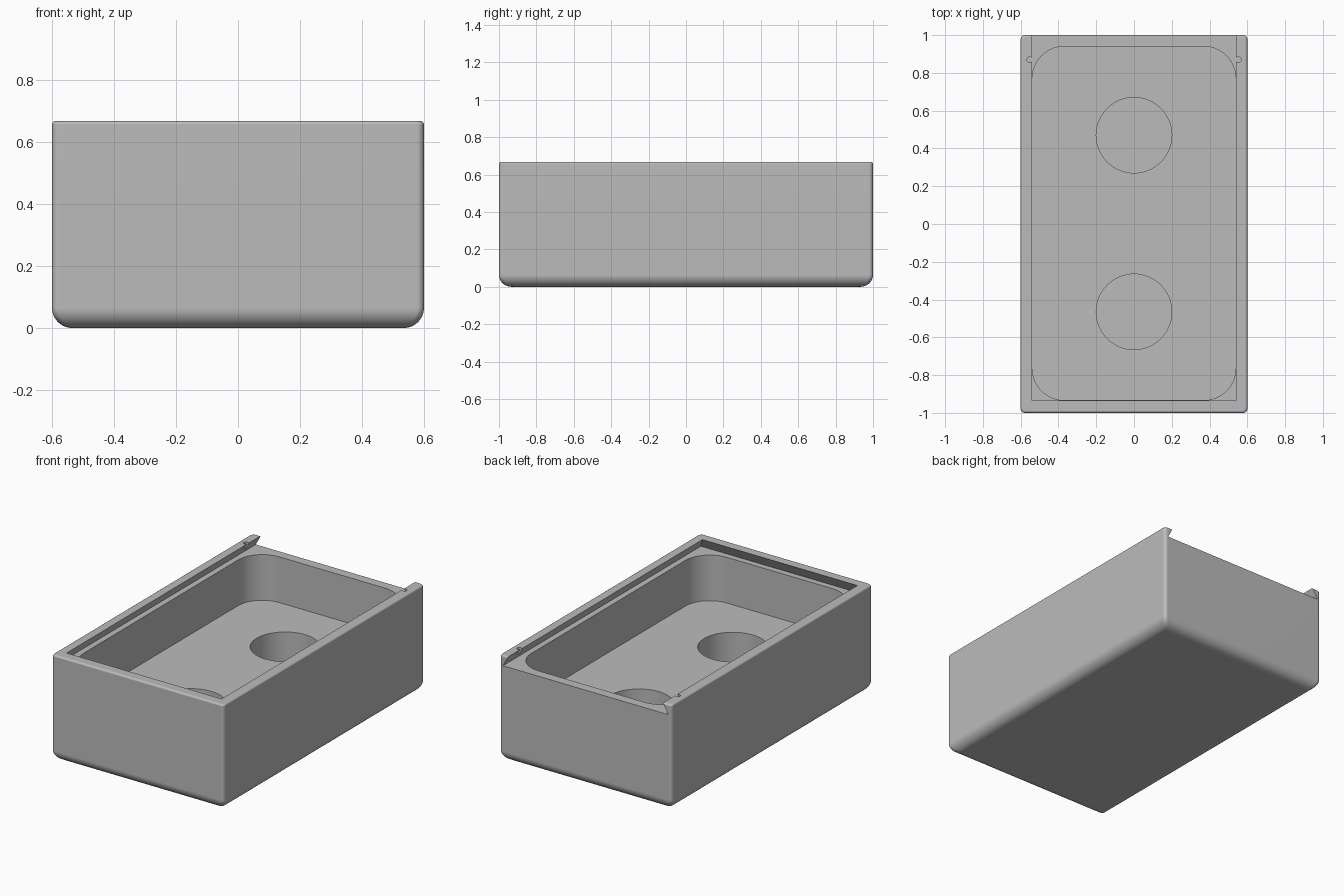
import bpy
import bmesh
import math

old = bpy.data.objects.get("Cube")
if old:
    bpy.data.objects.remove(old, do_unlink=True)

HALF_X, HALF_Y, HEIGHT = 0.6, 1.0, 0.668
EDGE_R, BASE_R, TOP_R = 0.022, 0.065, 0.012
LEDGE, FLOOR, POCKET = 0.603, 0.315, 0.06

grey = bpy.data.materials.new("plain grey")
grey.use_nodes = True
grey.diffuse_color = (0.5, 0.5, 0.5, 1)
grey.node_tree.nodes["Principled BSDF"].inputs["Base Color"].default_value = (0.5, 0.5, 0.5, 1)


def outline(x, y0, y1, r, steps):
    """Rounded rectangle, counter-clockwise; r = 0 gives sharp corners."""
    if r == 0:
        return [(x, y0), (x, y1), (-x, y1), (-x, y0)]
    centres = [(x - r, y0 + r), (x - r, y1 - r), (-x + r, y1 - r), (-x + r, y0 + r)]
    points = []
    for k, (cx, cy) in enumerate(centres):
        for i in range(steps + 1):
            a = math.pi / 2 * (k - 1 + i / steps)
            points.append((cx + r * math.cos(a), cy + r * math.sin(a)))
    return points


def loft(name, rings):
    """Closed solid through a list of (z, outline) rings."""
    bm = bmesh.new()
    loops = [[bm.verts.new((x, y, z)) for x, y in pts] for z, pts in rings]
    for low, high in zip(loops, loops[1:]):
        n = len(low)
        for i in range(n):
            j = (i + 1) % n
            bm.faces.new((low[i], low[j], high[j], high[i]))
    bm.faces.new(loops[0][::-1])
    bm.faces.new(loops[-1])
    bmesh.ops.recalc_face_normals(bm, faces=bm.faces)
    mesh = bpy.data.meshes.new(name)
    bm.to_mesh(mesh)
    bm.free()
    mesh.materials.append(grey)
    obj = bpy.data.objects.new(name, mesh)
    bpy.context.collection.objects.link(obj)
    return obj


def disc(cx, cy, r, steps):
    return [(cx + r * math.cos(2 * math.pi * i / steps),
             cy + r * math.sin(2 * math.pi * i / steps)) for i in range(steps)]


def shell_ring(z, inset):
    return z, outline(HALF_X - inset, inset - HALF_Y, HALF_Y - inset, EDGE_R, 6)


# Outer block: large rounding at the base, small rounding at the rim
rings = []
for i in range(11):
    a = math.pi / 2 * i / 10
    rings.append(shell_ring(BASE_R * (1 - math.sin(a)), BASE_R * (1 - math.cos(a))))
rings.reverse()
rings = sorted(rings, key=lambda ring: ring[0])
for i in range(5):
    a = math.pi / 2 * i / 4
    rings.append(shell_ring(HEIGHT - TOP_R * (1 - math.sin(a)), TOP_R * (1 - math.cos(a))))
box = loft("box_body", rings)

# Dovetail lid slot, open at the back
cutters = [loft("lid_slot_cutter", [
    (LEDGE, outline(0.576, -0.971, 1.1, 0, 1)),
    (HEIGHT, outline(0.54, -0.935, 1.1, 0, 1)),
    (HEIGHT + 0.05, outline(0.54, -0.935, 1.1, 0, 1))])]

# Main cavity with rounded corners
cavity = outline(0.539, -0.933, 0.94, 0.17, 14)
cutters.append(loft("cavity_cutter", [(FLOOR, cavity), (LEDGE + 0.02, cavity)]))

# Two round pockets in the cavity floor
for y in (-0.465, 0.47):
    ring = disc(0, y, 0.2, 64)
    cutters.append(loft("pocket_cutter", [(POCKET, ring), (FLOOR + 0.1, ring)]))

# Small detent notches in the slot walls
for side in (-1, 1):
    ring = disc(side * 0.552, 0.87, 0.015, 20)
    cutters.append(loft("notch_cutter", [(LEDGE + 0.002, ring), (HEIGHT + 0.03, ring)]))

# Cut everything from the block
bpy.ops.object.select_all(action='DESELECT')
box.select_set(True)
bpy.context.view_layer.objects.active = box
for cutter in cutters:
    cutter.hide_render = True
    mod = box.modifiers.new("cut", 'BOOLEAN')
    mod.operation = 'DIFFERENCE'
    mod.solver = 'EXACT'
    mod.object = cutter
    bpy.ops.object.modifier_apply(modifier=mod.name)
    bpy.data.objects.remove(cutter, do_unlink=True)

bpy.ops.object.shade_smooth_by_angle(angle=math.radians(30))
weighted = box.modifiers.new("even shading", 'WEIGHTED_NORMAL')
weighted.keep_sharp = True
